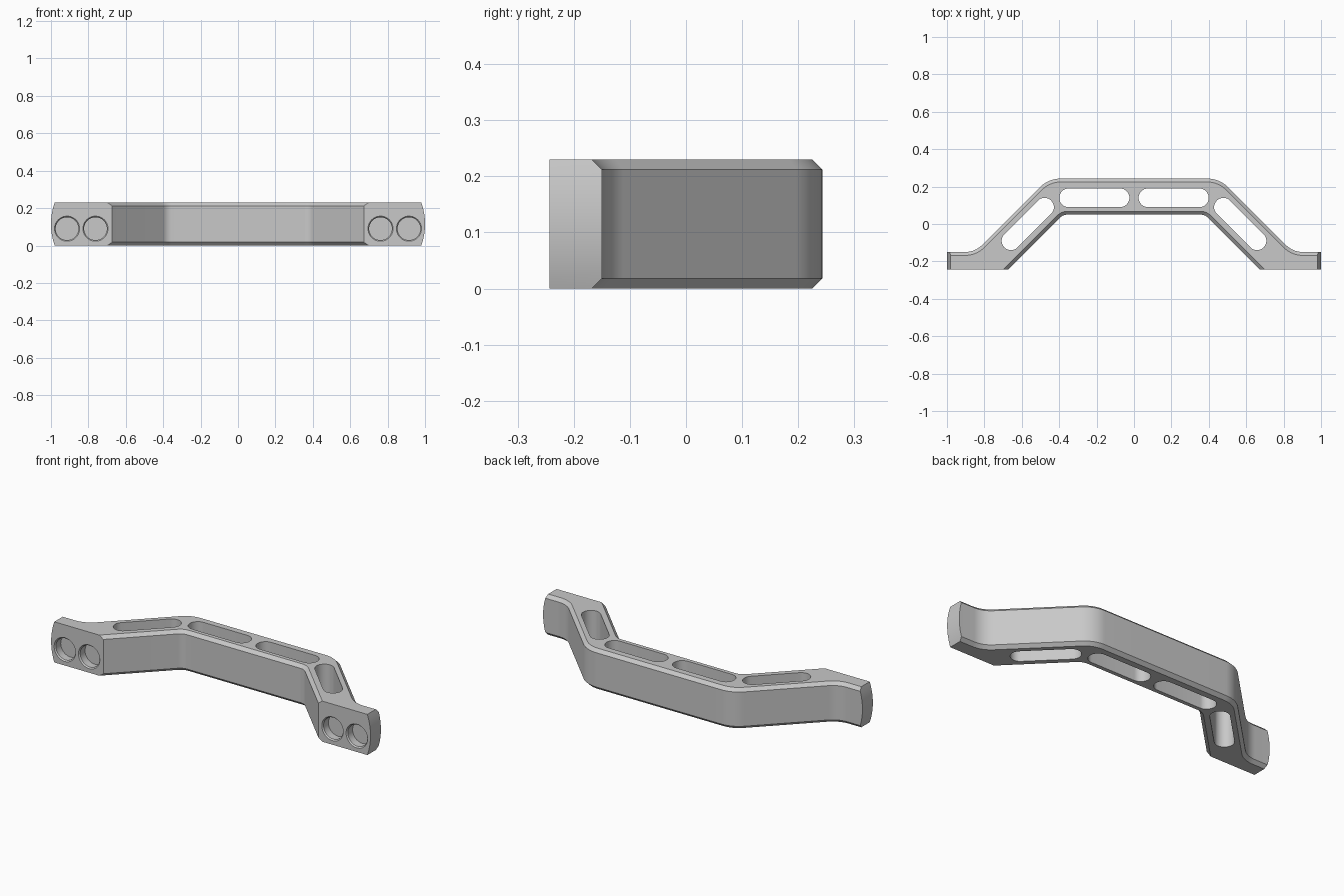
import bpy
import bmesh
from math import cos, sin, pi, radians
from mathutils import Vector, Matrix

if "Cube" in bpy.data.objects:
    bpy.data.objects.remove(bpy.data.objects["Cube"], do_unlink=True)

HEIGHT = 0.23
CHAMFER = 0.018
FRONT = -0.243
BACK = 0.243

metal = bpy.data.materials.new("satin grey metal")
metal.use_nodes = True
GREY = (0.58, 0.58, 0.58, 1)
metal.diffuse_color = GREY
metal.node_tree.nodes["Principled BSDF"].inputs["Base Color"].default_value = GREY


def fillet(prev, corner, nxt, radius, steps=10):
    """Points of a rounded corner between two straight runs."""
    p, c, n = Vector(prev), Vector(corner), Vector(nxt)
    a, b = (p - c).normalized(), (n - c).normalized()
    half = a.angle(b) / 2
    centre = c + (a + b).normalized() * radius / sin(half)
    reach = radius * cos(half) / sin(half)
    start, end = c + a * reach - centre, c + b * reach - centre
    return [centre + start.lerp(end, i / steps).normalized() * radius
            for i in range(steps + 1)]


def rounded_path(points, radii):
    path = [Vector(points[0])]
    for i, r in enumerate(radii, 1):
        path += fillet(points[i - 1], points[i], points[i + 1], r)
    return path + [Vector(points[-1])]


def mirrored(half):
    """Add the mirror image of a half path that ends next to the middle."""
    return half + [Vector((-p.x, p.y)) for p in reversed(half)]


def prism(name, profile, low, high, matrix=Matrix()):
    """Extrude a flat profile from low to high along its local z."""
    bm = bmesh.new()
    bottom = [bm.verts.new((p[0], p[1], low)) for p in profile]
    top = [bm.verts.new((p[0], p[1], high)) for p in profile]
    bm.faces.new(bottom)
    bm.faces.new(top)
    for i in range(len(profile)):
        bm.faces.new((bottom[i - 1], bottom[i], top[i], top[i - 1]))
    return finish(name, bm, matrix)


def finish(name, bm, matrix=Matrix()):
    bmesh.ops.recalc_face_normals(bm, faces=bm.faces)
    mesh = bpy.data.meshes.new(name)
    bm.to_mesh(mesh)
    bm.free()
    mesh.transform(matrix)
    mesh.materials.append(metal)
    ob = bpy.data.objects.new(name, mesh)
    bpy.context.collection.objects.link(ob)
    return ob


# Handle outline: back edge left to right, then inner edge right to left
back_edge = mirrored(rounded_path(
    [(-1.03, -0.15), (-0.85, -0.15), (-0.457, BACK), (-0.2, BACK)], [0.13, 0.16]))
inner_edge = mirrored(rounded_path(
    [(-0.673, FRONT), (-0.38, 0.05), (-0.2, 0.05)], [0.06]))
outline = back_edge + [Vector((1.03, FRONT))] + inner_edge[::-1] + [Vector((-1.03, FRONT))]
handle = prism("bridge_handle", outline, 0, HEIGHT)

# Chamfer the top and bottom rims, leaving the foot fronts and ends sharp
bm = bmesh.new()
bm.from_mesh(handle.data)
rim = []
for e in bm.edges:
    a, b = (v.co for v in e.verts)
    foot_front = max(a.y, b.y) < FRONT + 0.001
    foot_end = min(abs(a.x), abs(b.x)) > 1.02 and a.x * b.x > 0
    if abs(a.z - b.z) < 0.001 and not foot_front and not foot_end:
        rim.append(e)
bmesh.ops.bevel(bm, geom=rim, offset=CHAMFER, offset_type='OFFSET',
                segments=1, affect='EDGES', clamp_overlap=False)
bmesh.ops.recalc_face_normals(bm, faces=bm.faces)
bm.to_mesh(handle.data)
bm.free()

cutters = []


def cut(cutter, operation='DIFFERENCE'):
    mod = handle.modifiers.new(cutter.name, 'BOOLEAN')
    mod.operation = operation
    mod.solver = 'EXACT'
    mod.object = cutter
    cutter.hide_render = True
    cutters.append(cutter)


# Bowed foot ends
middle = HEIGHT / 2
bow = []
for i in range(17):
    z = -0.02 + (HEIGHT + 0.04) * i / 16
    bow.append(Vector((-1 + 1.5 * (z - middle) ** 2, z)))
cut(prism("end_trim", mirrored(bow), -1, 1, Matrix.Rotation(pi / 2, 4, 'X')), 'INTERSECT')


# Rounded slots through the bar
def slot(name, x, y, length, angle):
    r = 0.05
    reach = length / 2 - r
    profile = []
    for side in (1, -1):
        for i in range(17):
            t = -pi / 2 + pi * i / 16
            profile.append((side * (reach + r * cos(t)), side * r * sin(t)))
    place = Matrix.Translation((x, y, 0)) @ Matrix.Rotation(angle, 4, 'Z')
    cut(prism(name, profile, -0.1, HEIGHT + 0.1, place))


# Blind screw holes with a small lead-in chamfer
def screw_hole(name, x):
    bm = bmesh.new()
    rings = []
    for r, depth in ((0.076, -0.01), (0.061, 0.007), (0.061, 0.05)):
        rings.append([bm.verts.new((x + r * cos(2 * pi * i / 40), FRONT + depth,
                                    0.09 + r * sin(2 * pi * i / 40))) for i in range(40)])
    for a, b in zip(rings, rings[1:]):
        for i in range(40):
            j = (i + 1) % 40
            bm.faces.new((a[i], a[j], b[j], b[i]))
    bm.faces.new(rings[0])
    bm.faces.new(rings[-1])
    cut(finish(name, bm))


for side, word in ((1, "left"), (-1, "right")):
    slot("middle_slot_" + word, side * 0.212, 0.14, 0.375, 0)
    slot("arm_slot_" + word, side * 0.568, 0, 0.354, -side * radians(45))
    screw_hole("outer_hole_" + word, side * 0.914)
    screw_hole("inner_hole_" + word, side * 0.762)

# Apply the cuts and remove the helpers
depsgraph = bpy.context.evaluated_depsgraph_get()
result = bpy.data.meshes.new_from_object(handle.evaluated_get(depsgraph))
handle.modifiers.clear()
handle.data = result
result.materials.clear()
result.materials.append(metal)
for face in result.polygons:
    face.material_index = 0
for cutter in cutters:
    bpy.data.objects.remove(cutter, do_unlink=True)

bpy.ops.object.select_all(action='DESELECT')
handle.select_set(True)
bpy.context.view_layer.objects.active = handle
bpy.ops.object.shade_smooth_by_angle(angle=radians(25))
